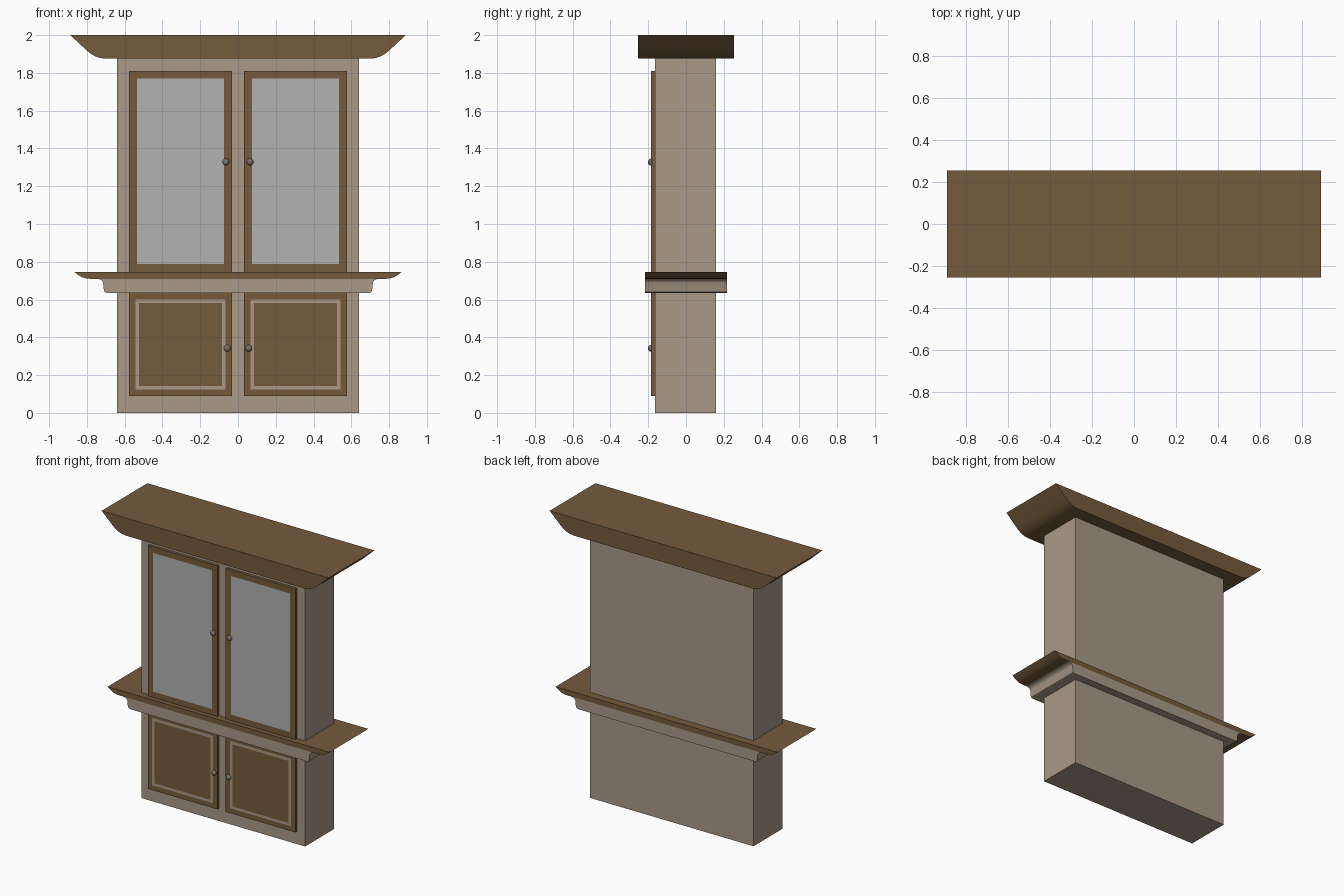
import bpy, bmesh, math

if "Cube" in bpy.data.objects:
    bpy.data.objects.remove(bpy.data.objects["Cube"])


def material(name, rgb):
    m = bpy.data.materials.new(name)
    m.diffuse_color = (*rgb, 1)
    m.use_nodes = True
    m.node_tree.nodes["Principled BSDF"].inputs["Base Color"].default_value = m.diffuse_color
    return m


WOOD = material("dark_wood", (0.178, 0.105, 0.045))
PAINT = material("pale_wood", (0.40, 0.32, 0.242))
GLASS = material("glass", (0.445, 0.445, 0.445))
METAL = material("knob_metal", (0.20, 0.17, 0.14))


def add_object(name, bm, mats):
    bmesh.ops.recalc_face_normals(bm, faces=bm.faces)
    me = bpy.data.meshes.new(name)
    bm.to_mesh(me)
    bm.free()
    for m in mats:
        me.materials.append(m)
    ob = bpy.data.objects.new(name, me)
    bpy.context.collection.objects.link(ob)
    return ob


def box_mesh(x0, x1, y0, y1, z0, z1):
    bm = bmesh.new()
    bmesh.ops.create_cube(bm, size=1)
    for v in bm.verts:
        v.co = (x1 if v.co.x > 0 else x0, y1 if v.co.y > 0 else y0, z1 if v.co.z > 0 else z0)
    return bm


def smooth(ob):
    bpy.ops.object.select_all(action="DESELECT")
    ob.select_set(True)
    bpy.context.view_layer.objects.active = ob
    bpy.ops.object.shade_smooth_by_angle(angle=math.radians(40))


def moulding(name, half, depth, mat):
    """Mirror a half profile (x, z) in x and extrude it front to back."""
    bm = bmesh.new()
    outline = half + [(-x, z) for x, z in reversed(half)]
    face = bm.faces.new([bm.verts.new((x, -depth, z)) for x, z in outline])
    ext = bmesh.ops.extrude_face_region(bm, geom=[face])["geom"]
    moved = [g for g in ext if isinstance(g, bmesh.types.BMVert)]
    bmesh.ops.translate(bm, vec=(0, 2 * depth, 0), verts=moved)
    smooth(add_object(name, bm, [mat]))


def door(name, side, z0, z1, insets, mats):
    """Slab whose front face is inset into flush bands, one material per band."""
    xs = sorted((side * 0.032, side * 0.577))
    bm = box_mesh(*xs, -0.184, -0.164, z0, z1)
    bm.normal_update()
    front = min(bm.faces, key=lambda f: f.calc_center_median().y)
    for i, width in enumerate(insets):
        bmesh.ops.inset_region(bm, faces=[front], thickness=width)
        front.material_index = i + 1
    add_object(name, bm, mats)


def knob(name, x, z):
    bpy.ops.mesh.primitive_uv_sphere_add(segments=24, ring_count=12, radius=0.018,
                                         location=(x, -0.184, z))
    ob = bpy.context.object
    ob.name = name
    ob.data.materials.append(METAL)
    smooth(ob)


# Cabinet carcass
add_object("cabinet_body", box_mesh(-0.64, 0.64, -0.164, 0.16, 0, 1.876), [PAINT])

# Crown, counter shelf and the moulding below it
moulding("crown", [(0.888, 2.0), (0.80, 1.918), (0.78, 1.902), (0.755, 1.887),
                   (0.73, 1.879), (0.70, 1.875)], 0.255, WOOD)
moulding("counter_shelf", [(0.868, 0.747), (0.845, 0.729), (0.825, 0.718),
                           (0.805, 0.712), (0.785, 0.71)], 0.217, WOOD)
moulding("shelf_moulding", [(0.746, 0.71), (0.731, 0.707), (0.719, 0.699), (0.714, 0.688),
                            (0.71, 0.65), (0.706, 0.640), (0.695, 0.635)], 0.217, PAINT)

# Doors and knobs
for label, side in (("left", -1), ("right", 1)):
    door(f"upper_door_{label}", side, 0.747, 1.811, [0.059], [WOOD, GLASS])
    door(f"lower_door_{label}", side, 0.09, 0.635, [0.048, 0.027], [WOOD, PAINT, WOOD])
    knob(f"upper_knob_{label}", side * 0.064, 1.328)
    knob(f"lower_knob_{label}", side * 0.057, 0.342)
